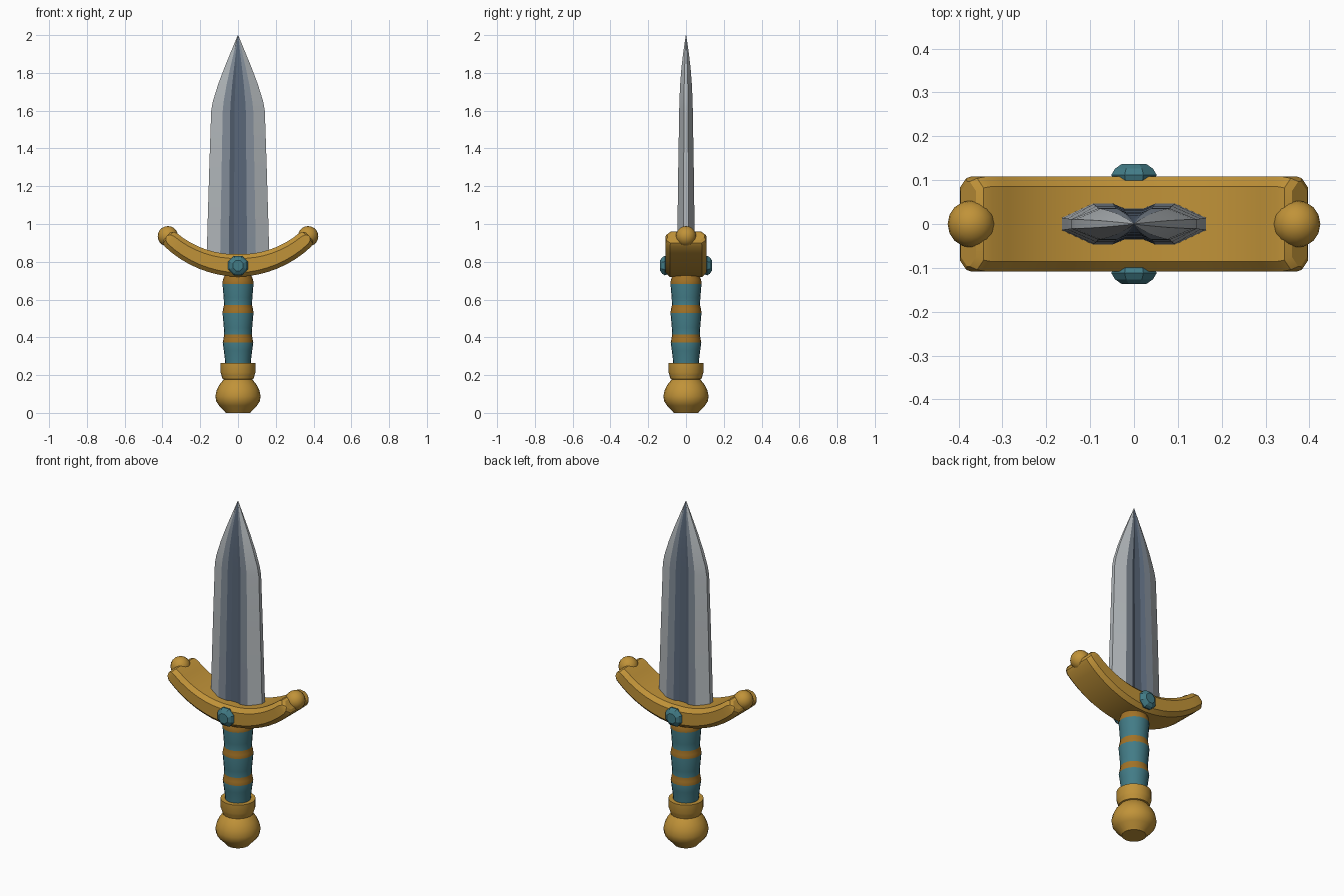
import bpy, bmesh, math
from mathutils import Vector

if "Cube" in bpy.data.objects:
    bpy.data.objects.remove(bpy.data.objects["Cube"])


def material(name, rgb):
    m = bpy.data.materials.new(name)
    m.diffuse_color = (*rgb, 1)
    m.use_nodes = True
    m.node_tree.nodes["Principled BSDF"].inputs["Base Color"].default_value = m.diffuse_color
    return m


GOLD = material("gold", (0.53, 0.29, 0.04))
BRONZE = material("bronze", (0.36, 0.17, 0.02))
TEAL = material("teal", (0.055, 0.2, 0.24))
STEEL = material("light steel", (0.44, 0.47, 0.49))
SLATE = material("grey steel", (0.22, 0.26, 0.31))
FULLER = material("dark blue steel", (0.10, 0.135, 0.19))


def finish(name, bm, mats, angle=35):
    bmesh.ops.recalc_face_normals(bm, faces=bm.faces)
    me = bpy.data.meshes.new(name)
    bm.to_mesh(me)
    bm.free()
    ob = bpy.data.objects.new(name, me)
    bpy.context.collection.objects.link(ob)
    for m in mats:
        me.materials.append(m)
    if angle:
        bpy.ops.object.select_all(action='DESELECT')
        ob.select_set(True)
        bpy.context.view_layer.objects.active = ob
        bpy.ops.object.shade_smooth_by_angle(angle=math.radians(angle))
    return ob


def loft(rings, face_mat=lambda ring, i: 0):
    """Skin a list of equal-length point rings and cap both ends."""
    bm = bmesh.new()
    vs = [[bm.verts.new(p) for p in r] for r in rings]
    n = len(rings[0])
    for k in range(len(vs) - 1):
        for i in range(n):
            j = (i + 1) % n
            f = bm.faces.new((vs[k][i], vs[k][j], vs[k + 1][j], vs[k + 1][i]))
            f.material_index = face_mat(k, i)
    bm.faces.new(vs[0][::-1])
    bm.faces.new(vs[-1])
    return bm


def lathe(profile, face_mat=lambda ring, i: 0, n=20):
    return loft([[(r * math.cos(2 * math.pi * i / n), r * math.sin(2 * math.pi * i / n), z)
                  for i in range(n)] for r, z in profile], face_mat)


# Pommel and collar
finish("pommel", lathe([(0.065, 0.0), (0.072, 0.01), (0.1, 0.038), (0.115, 0.06), (0.12, 0.088),
                        (0.113, 0.12), (0.1, 0.147), (0.078, 0.175), (0.06, 0.19)]), [GOLD], 40)
finish("collar", lathe([(0.07, 0.175), (0.082, 0.18), (0.088, 0.2), (0.093, 0.215),
                        (0.093, 0.265), (0.07, 0.265)]), [GOLD])

# Grip: flared wrapped sections separated by bronze rings
grip = [(0.068, 0.255), (0.069, 0.28), (0.075, 0.33), (0.081, 0.372), (0.077, 0.392), (0.073, 0.415),
        (0.075, 0.45), (0.082, 0.53), (0.079, 0.55), (0.074, 0.572),
        (0.076, 0.61), (0.082, 0.683), (0.08, 0.705), (0.07, 0.73), (0.06, 0.76)]
finish("grip", lathe(grip, lambda k, i: int(k in (3, 4, 7, 8, 11, 12, 13))), [TEAL, BRONZE], 40)

# Crossguard: chamfered bar swept along an upward arc
R, END = 0.534, math.radians(41.7)


def guard_ring(a, scale, extra=0.0):
    h = (0.06 - 0.012 * abs(a) / END) * scale
    w, c = 0.108 - 0.025 * (1 - scale), 0.022
    section = [(-w, -h + c), (-w + c, -h), (w - c, -h), (w, -h + c),
               (w, h - c), (w - c, h), (-w + c, h), (-w, h - c)]
    centre = Vector((R * math.sin(a), 0, 0.78 + R * (1 - math.cos(a))))
    centre += Vector((math.cos(a), 0, math.sin(a))) * extra
    up = Vector((-math.sin(a), 0, math.cos(a)))
    return [centre + up * n + Vector((0, y, 0)) for y, n in section]


steps = 16
rings = [guard_ring(END * (2 * i / steps - 1), 1) for i in range(steps + 1)]
rings = ([guard_ring(-END, 0.55, -0.03), guard_ring(-END, 0.85, -0.02)] + rings
         + [guard_ring(END, 0.85, 0.02), guard_ring(END, 0.55, 0.03)])
finish("crossguard", loft(rings), [GOLD], 32)

# Ball finials on the guard ends
for side, label in ((-1, "left"), (1, "right")):
    bm = bmesh.new()
    bmesh.ops.create_uvsphere(bm, u_segments=16, v_segments=10, radius=0.054)
    finish(label + "_finial", bm, [GOLD], 40).location = (side * 0.371, 0, 0.935)

# Faceted gems on the front and back of the guard
for side, label in ((-1, "front"), (1, "back")):
    levels = [(0.05, 0.095), (0.056, 0.112), (0.047, 0.126), (0.03, 0.137)]
    gem = [[(r * math.cos(math.pi * (i + 0.5) / 4), side * y, 0.78 + r * math.sin(math.pi * (i + 0.5) / 4))
            for i in range(8)] for r, y in levels]
    finish(label + "_gem", loft(gem), [TEAL], 0)

# Blade: bevelled edges, flat lands and a hollow fuller that fades out near the tip
# each level is height, half width, half thickness, fuller depth
levels = [(0.78, 0.167, 0.047, 0.014), (1.0, 0.161, 0.045, 0.014), (1.3, 0.152, 0.041, 0.013),
          (1.6, 0.142, 0.036, 0.012), (1.65, 0.133, 0.035, 0.011), (1.74, 0.105, 0.031, 0.009),
          (1.83, 0.071, 0.024, 0.006), (1.92, 0.034, 0.013, 0.002), (2.0, 0.001, 0.001, 0.0)]


def blade_ring(z, w, t, d):
    half = [(-1, 0.3 * t), (-0.57, t), (-0.29, t), (-0.13, t - 0.8 * d), (0.13, t - 0.8 * d),
            (0.29, t), (0.57, t), (1, 0.3 * t)]
    front = [(x * w, -y, z) for x, y in half]
    return front + [(-x, -y, z) for x, y, _ in front]


BANDS = (0, 1, 2, 2, 2, 1, 0, 0)
finish("blade", loft([blade_ring(*lv) for lv in levels], lambda k, i: BANDS[i % 8]),
       [STEEL, SLATE, FULLER], 20)
